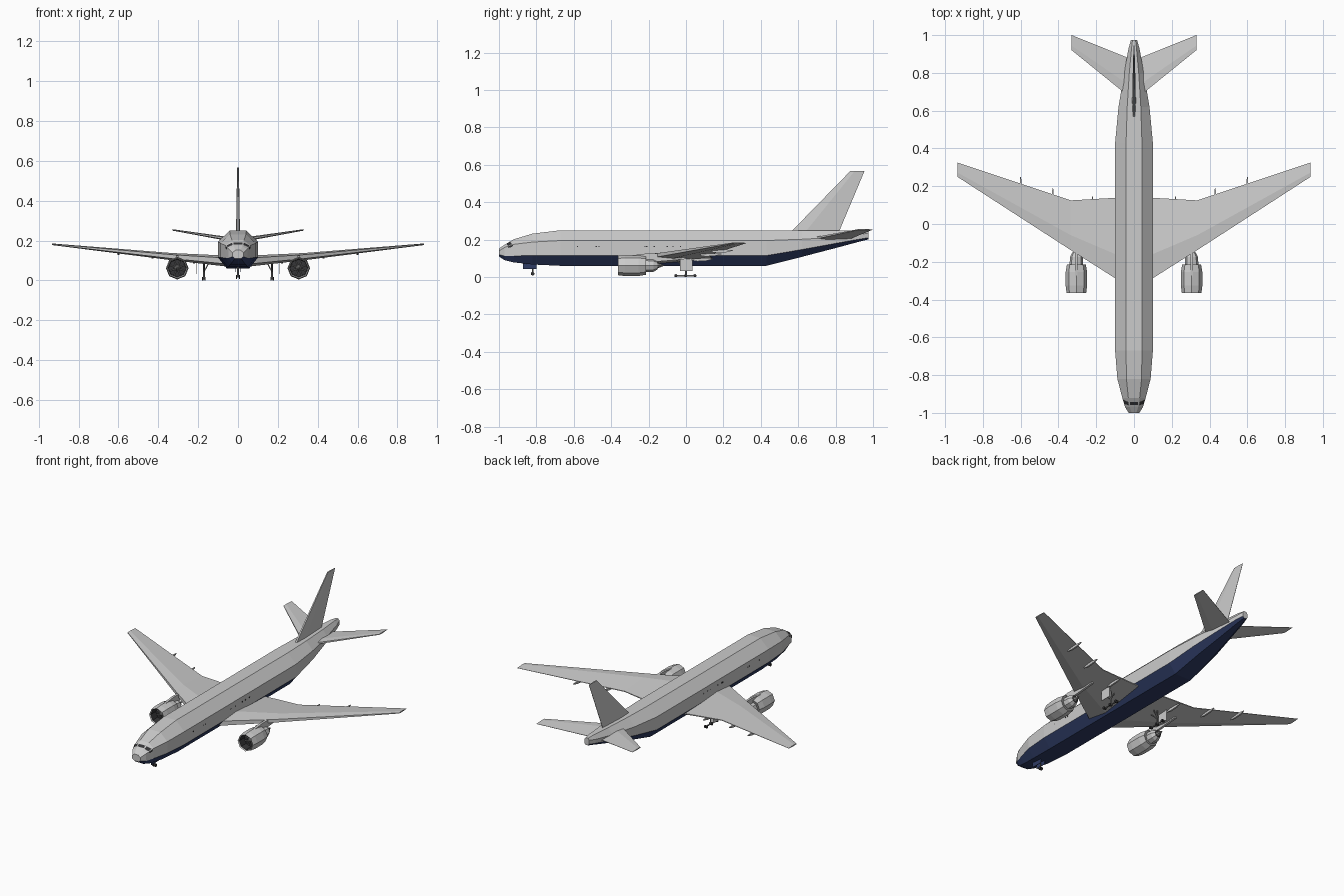
import bpy, bmesh, math
from mathutils import Vector

if "Cube" in bpy.data.objects:
    bpy.data.objects.remove(bpy.data.objects["Cube"])

def material(name, rgb):
    m = bpy.data.materials.new(name)
    m.diffuse_color = (*rgb, 1)
    m.use_nodes = True
    m.node_tree.nodes["Principled BSDF"].inputs["Base Color"].default_value = m.diffuse_color
    return m

GREY = material("light grey", (0.60, 0.60, 0.60))
BLUE = material("navy blue", (0.028, 0.045, 0.13))
DARK = material("dark grey", (0.035, 0.035, 0.038))
METAL = material("mid grey", (0.22, 0.22, 0.22))

def finish(name, bm, mats, mirror=False):
    bmesh.ops.recalc_face_normals(bm, faces=bm.faces)
    me = bpy.data.meshes.new(name)
    bm.to_mesh(me)
    bm.free()
    for m in mats:
        me.materials.append(m)
    ob = bpy.data.objects.new(name, me)
    bpy.context.collection.objects.link(ob)
    if mirror:
        ob.modifiers.new("mirror", 'MIRROR').use_mirror_merge = False
    return ob

def loft(name, rings, mats, mirror=False, rule=None, caps=True):
    """Skin closed rings; rule(ring, side) gives the material slot."""
    bm = bmesh.new()
    vs = [[bm.verts.new(p) for p in r] for r in rings]
    n = len(rings[0])
    for i in range(len(vs) - 1):
        for j in range(n):
            k = (j + 1) % n
            f = bm.faces.new((vs[i][j], vs[i][k], vs[i + 1][k], vs[i + 1][j]))
            if rule:
                f.material_index = rule(i, j)
    if caps:
        bm.faces.new(vs[0])
        bm.faces.new(vs[-1])
    return finish(name, bm, mats, mirror)

def box(name, lo, hi, mat, mirror=False):
    rings = [[(x, lo[1], lo[2]), (x, hi[1], lo[2]), (x, hi[1], hi[2]), (x, lo[1], hi[2])]
             for x in (lo[0], hi[0])]
    return loft(name, rings, [mat], mirror)

def rod(name, a, b, r, mat, mirror=False, sides=6):
    a, b = Vector(a), Vector(b)
    q = (b - a).to_track_quat('Z', 'Y')
    circle = [q @ Vector((r * math.cos(t), r * math.sin(t), 0))
              for t in (math.tau * i / sides for i in range(sides))]
    return loft(name, [[p + c for c in circle] for p in (a, b)], [mat], mirror)

# Fuselage stations: y, half widths (top, side, bottom), heights (bottom, low, shoulder, top)
STATIONS = [
    (-1.0, .012, .028, .015, .110, .120, .140, .152),
    (-.97, .022, .047, .030, .090, .112, .158, .172),
    (-.92, .030, .062, .040, .078, .113, .175, .202),
    (-.82, .040, .088, .050, .067, .115, .187, .232),
    (-.67, .042, .100, .056, .060, .115, .195, .250),
    (.43, .042, .100, .056, .060, .115, .195, .250),
    (.62, .036, .082, .045, .108, .147, .202, .250),
    (.80, .025, .052, .027, .155, .180, .212, .250),
    (.93, .013, .029, .014, .190, .203, .227, .250),
    (.975, .008, .016, .008, .201, .210, .235, .246),
]

def hull_ring(s):
    y, wt, w, wb, zb, zl, zs, zt = s
    right = [(wt, zt), (w, zs), (w, zl), (wb, zb)]
    return [(x, y, z) for x, z in right] + [(-x, y, z) for x, z in reversed(right)]

def hull_point(y, side, t, off=.0025):
    """Point on hull side 'side' (ring edge), fraction t along it, lifted off the skin."""
    for a, b in zip(STATIONS, STATIONS[1:]):
        if a[0] <= y <= b[0]:
            f = (y - a[0]) / (b[0] - a[0])
            ring = hull_ring([p + (q - p) * f for p, q in zip(a, b)])
            p, q = Vector(ring[side]), Vector(ring[(side + 1) % 8])
            d = q - p
            return p + d * t + Vector((-d.z, 0, d.x)).normalized() * off * (-1)\
                if side == 7 else p + d * t + Vector((-d.z, 0, d.x)).normalized() * off

loft("fuselage", [hull_ring(s) for s in STATIONS], [GREY, BLUE],
     rule=lambda i, j: 1 if j in (2, 3, 4) else 0)

# Cockpit glass: thin plates on the nose
def plate(name, corners, mirror=False):
    bm = bmesh.new()
    bm.faces.new([bm.verts.new(c) for c in corners])
    return finish(name, bm, [DARK], mirror)

plate("front_window", [Vector((x, y, hull_point(y, 0, 0, 0).z + .002))
                       for x, y in ((-.022, -.958), (.022, -.958), (.022, -.942), (-.022, -.942))])
plate("corner_window", [hull_point(y, 0, t) for y, t in
                        ((-.96, .08), (-.942, .08), (-.93, .9), (-.953, .9))], True)
plate("side_window", [hull_point(y, 1, t) for y, t in
                      ((-.953, .02), (-.922, .02), (-.93, .18), (-.948, .18))], True)

# Cabin windows: small dark plates along the side
for y in (-.58, -.48, -.465, -.22, -.21, -.17, -.10, -.07, -.03):
    box("cabin_window", (.0995, y - .003, .160), (.1015, y + .003, .167), DARK, True)

# Wings, tailplane and fin share one blunt aerofoil
FOIL = [(0, .27), (.3, .5), (1, .06), (1, -.06), (.3, -.5), (0, -.27)]

def surface(name, sections, mirror=True, upright=False):
    """sections: span position, front y, rear y, centre offset, thickness"""
    rings = []
    for s, y0, y1, c, t in sections:
        pts = [(y0 + (y1 - y0) * u, c + v * t) for u, v in FOIL]
        rings.append([(v, y, s) if upright else (s, y, v) for y, v in pts])
    return loft(name, rings, [GREY], mirror)

surface("wing", [(.04, -.325, .142, .096, .056), (.335, -.138, .125, .120, .036),
                 (.935, .25, .325, .182, .008)])
surface("tailplane", [(.015, .665, .873, .203, .022), (.33, .92, 1.0, .254, .007)])
surface("fin", [(.235, .555, .815, 0, .02), (.568, .88, .955, 0, .009)], False, True)

# Flap track fairings under the wing
for x, y, z in ((.22, .08, .092), (.43, .125, .118), (.60, .185, .137)):
    loft("flap_fairing",
         [[(x + sx * w, yy, zz + sz * h) for sx, sz in ((-1, -1), (1, -1), (1, 1), (-1, 1))]
          for yy, w, h, zz in ((y - .05, .002, .003, z), (y - .02, .005, .008, z),
                               (y + .03, .005, .007, z + .002), (y + .065, .002, .002, z + .006))],
         [GREY], True)

# Engines: eight-sided lathe from spinner, through intake, to exhaust cone
EX, EZ = .305, .062
PROFILE = [(.001, -.340), (.016, -.312), (.044, -.310), (.046, -.358), (.052, -.364),
           (.057, -.325), (.057, -.255), (.050, -.215), (.036, -.215), (.034, -.175),
           (.022, -.152), (.016, -.152), (.001, -.115)]
loft("engine", [[(EX + r * math.cos(a), y, EZ + r * math.sin(a))
                 for a in (math.tau * k / 8 for k in range(8))] for r, y in PROFILE],
     [GREY, DARK, METAL], True,
     lambda i, j: {0: 2, 1: 1, 2: 1, 7: 2, 10: 1, 11: 2}.get(i, 0))
# Fan blades
for k in range(8):
    a = math.tau * (k + .5) / 8
    d = Vector((math.cos(a), 0, math.sin(a)))
    c = Vector((EX, -.313, EZ))
    rod("fan_blade", c + d * .014, c + d * .039, .0025, METAL, True, 4)
# Pylon
SIDE = [(-.315, .113), (-.21, .126), (-.10, .125), (.0, .112), (.0, .096), (-.16, .082), (-.25, .095)]
loft("engine_pylon", [[(x, y, z) for y, z in SIDE] for x in (EX - .007, EX + .007)], [GREY], True)

# Main landing gear
rod("main_strut", (.17, 0, .008), (.17, 0, .10), .005, METAL, True)
rod("main_side_brace", (.17, 0, .045), (.145, 0, .09), .003, METAL, True)
rod("main_drag_brace", (.17, 0, .04), (.17, -.05, .09), .003, METAL, True)
box("bogie_beam", (.167, -.055, .004), (.173, .05, .010), METAL, True)
for y in (-.054, -.002, .048):
    for x in (.162, .174):
        rod("main_wheel", (x, y, .0075), (x + .006, y, .0075), .0087, DARK, True, 8)
box("main_gear_door", (.208, -.032, .032), (.211, .036, .105), GREY, True)

# Nose landing gear
rod("nose_strut", (0, -.82, .014), (0, -.82, .075), .004, METAL)
rod("nose_wheel", (.004, -.82, .018), (.010, -.82, .018), .010, DARK, True, 8)
box("nose_gear_door", (.012, -.872, .042), (.015, -.80, .078), BLUE, True)
